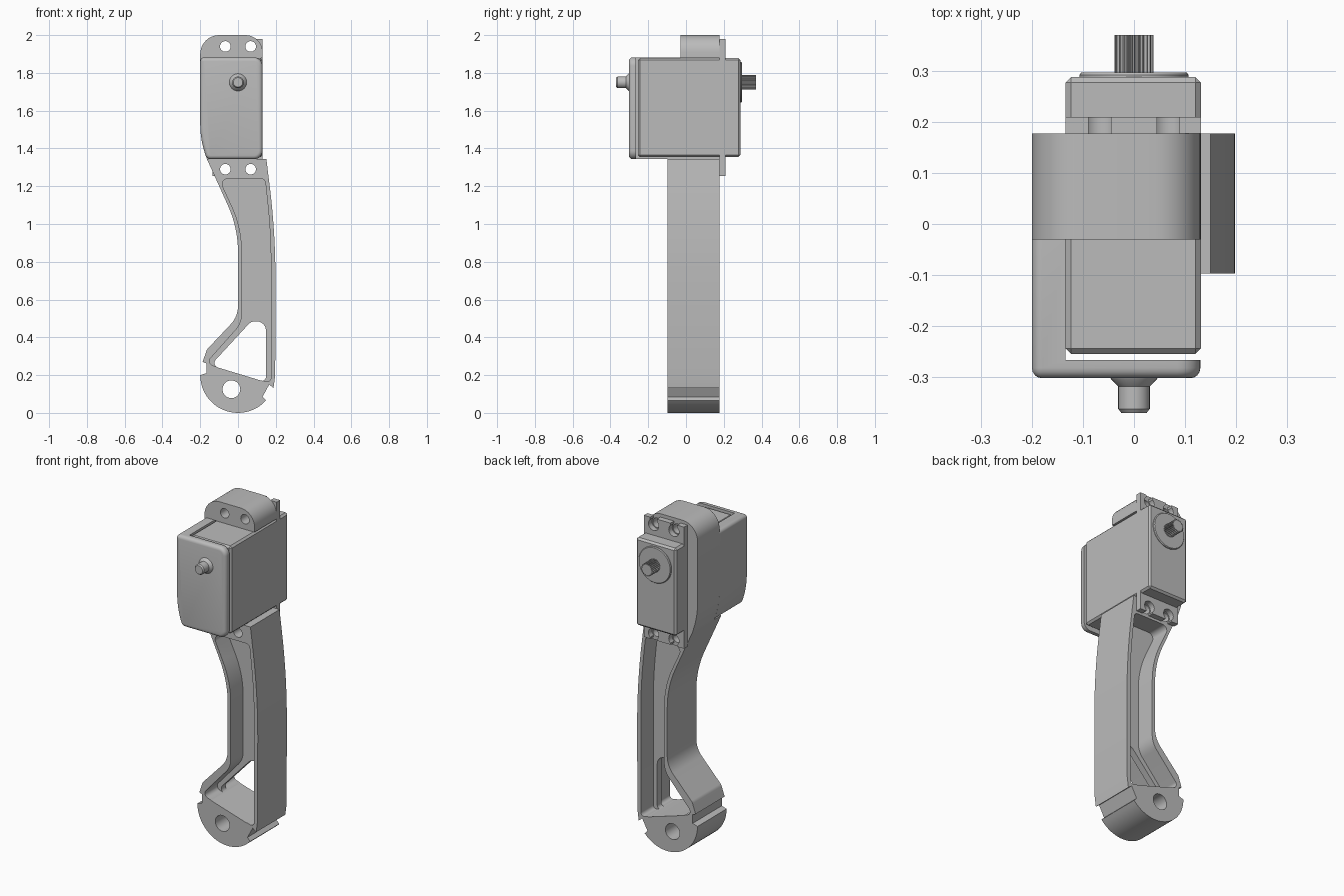
import bpy, bmesh
from math import sin, cos, tan, pi, radians
from mathutils import Vector

if "Cube" in bpy.data.objects:
    bpy.data.objects.remove(bpy.data.objects["Cube"])

GREY = (0.5, 0.5, 0.5, 1)
grey = bpy.data.materials.new("plain_grey")
grey.use_nodes = True
grey.diffuse_color = GREY
grey.node_tree.nodes["Principled BSDF"].inputs["Base Color"].default_value = GREY
parts = []


def rounded(corners, steps=8):
    """Turn (x, z, radius) corners into an outline with arcs."""
    out = []
    for i, c in enumerate(corners):
        p = Vector(c[:2])
        r = c[2] if len(c) > 2 else 0
        if not r:
            out.append(p)
            continue
        a = (Vector(corners[i - 1][:2]) - p).normalized()
        b = (Vector(corners[(i + 1) % len(corners)][:2]) - p).normalized()
        half = a.angle(b) / 2
        centre = p + (a + b).normalized() * (r / sin(half))
        start = p + a * (r / tan(half)) - centre
        end = p + b * (r / tan(half)) - centre
        sweep = start.angle(end)
        for k in range(steps + 1):
            t = k / steps
            out.append(centre + (start * sin((1 - t) * sweep) + end * sin(t * sweep)) / sin(sweep))
    return out


def circle(x, z, r, n=32):
    return [(x + r * cos(2 * pi * k / n), z + r * sin(2 * pi * k / n)) for k in range(n)]


def rect(x0, x1, z0, z1):
    return [(x0, z0), (x1, z0), (x1, z1), (x0, z1)]


def finish(name, bm):
    bmesh.ops.recalc_face_normals(bm, faces=bm.faces)
    mesh = bpy.data.meshes.new(name)
    bm.to_mesh(mesh)
    bm.free()
    obj = bpy.data.objects.new(name, mesh)
    bpy.context.collection.objects.link(obj)
    mesh.materials.append(grey)
    parts.append(obj)
    return obj


def prism(name, outline, y0, y1, front_bevel=0, all_bevel=0):
    """Extrude an x-z outline from y0 to y1."""
    bm = bmesh.new()
    face = bm.faces.new([bm.verts.new((x, y0, z)) for x, z in outline])
    ext = bmesh.ops.extrude_face_region(bm, geom=[face], use_keep_orig=True)
    for v in ext["geom"]:
        if isinstance(v, bmesh.types.BMVert):
            v.co.y = y1
    bmesh.ops.recalc_face_normals(bm, faces=bm.faces)
    if front_bevel:
        edges = [e for e in bm.edges if all(abs(v.co.y - y0) < 1e-5 for v in e.verts)]
        bmesh.ops.bevel(bm, geom=edges, offset=front_bevel, segments=4, profile=0.5, affect='EDGES')
    if all_bevel:
        bmesh.ops.bevel(bm, geom=bm.edges[:], offset=all_bevel, segments=1, affect='EDGES')
    return finish(name, bm)


def lathe(name, profile, x, z, n=32):
    """Solid of revolution about the y direction from (radius, y) rings."""
    bm = bmesh.new()
    rings = [[bm.verts.new((px, y, pz)) for px, pz in circle(x, z, r, n)] for r, y in profile]
    for a, b in zip(rings, rings[1:]):
        for k in range(n):
            j = (k + 1) % n
            bm.faces.new((a[k], a[j], b[j], b[k]))
    bm.faces.new(rings[0])
    bm.faces.new(rings[-1])
    return finish(name, bm)


def cut(obj, outline, y0=-1, y1=1):
    """Cut an extruded outline out of a part."""
    cutter = prism("cutter", outline, y0, y1)
    parts.remove(cutter)
    cutter.hide_render = True
    mod = obj.modifiers.new("cut", 'BOOLEAN')
    mod.operation, mod.solver, mod.object = 'DIFFERENCE', 'EXACT', cutter
    bpy.ops.object.select_all(action='DESELECT')
    bpy.context.view_layer.objects.active = obj
    obj.select_set(True)
    bpy.ops.object.modifier_apply(modifier=mod.name)
    bpy.data.objects.remove(cutter)


HOLES_X = (-0.067, 0.067)
LOW_Z, HIGH_Z, AXIS_Z = 1.29, 1.94, 1.75

# Leg with round notched foot
foot = [(0.2 * cos(radians(a)), 0.2 + 0.2 * sin(radians(a))) for a in range(180, 319, 6)]
leg_outline = rounded(
    [(-0.165, 1.345), (0, 0.98, 0.6), (0, 0.51, 0.14), (-0.165, 0.335, 0.04),
     (-0.187, 0.27), (-0.168, 0.262), (-0.168, 0.21)] + foot +
    [(0.13, 0.085), (0.165, 0.15), (0.188, 0.132), (0.197, 0.2), (0.199, 0.95, 4), (0.15, 1.345)])
leg = prism("leg", leg_outline, -0.097, 0.177)

# Pockets on both faces, leaving a thin web
pocket = rounded([(-0.1, 1.24, 0.03), (0.143, 1.24, 0.025), (0.174, 0.95, 3), (0.174, 0.158, 0.02),
                  (-0.17, 0.262, 0.025), (0.02, 0.475, 0.12), (0.02, 0.98, 0.55)])
cut(leg, pocket, -1, 0.02)
cut(leg, pocket, 0.06, 1)

# Window through the web
cut(leg, rounded([(0.148, 0.163, 0.02), (-0.145, 0.252, 0.025), (0.07, 0.485, 0.05), (0.148, 0.485, 0.05)]))
cut(leg, circle(-0.035, 0.125, 0.047))
for x in HOLES_X:
    cut(leg, circle(x, LOW_Z, 0.028))

# Upper frame: side wall and rounded cap
frame = prism("upper_frame", rounded(
    [(-0.165, 1.345), (-0.134, 1.345), (-0.134, 1.88), (0.13, 1.88),
     (0.13, 2.0, 0.09), (-0.2, 2.0, 0.1), (-0.2, 1.45, 0.5)]), -0.03, 0.177)
for x in HOLES_X:
    cut(frame, circle(x, HIGH_Z, 0.028))

# Front cover wrapping round the side of the motor
cover = prism("front_cover", rounded(
    [(-0.165, 1.343, 0.03), (0.13, 1.343, 0.045), (0.13, 1.882, 0.045), (-0.2, 1.882, 0.02),
     (-0.2, 1.45, 0.5)]), -0.302, -0.03, front_bevel=0.02)
cut(cover, rect(-0.134, 0.5, 1, 2.2), -0.266, 1)

# Front axle stub
lathe("front_axle", [(0.047, -0.3), (0.045, -0.304), (0.031, -0.318), (0.031, -0.362), (0.025, -0.37)], 0, AXIS_Z)

# Motor body
prism("motor_body", rect(-0.134, 0.131, 1.355, 1.878), -0.255, 0.288, all_bevel=0.011)

# Mounting flange with open screw slots
flange = prism("mounting_flange", rect(-0.134, 0.131, 1.255, 1.98), 0.177, 0.21)
for x in HOLES_X:
    for z, end in ((LOW_Z, 1.2), (HIGH_Z, 2.05)):
        cut(flange, circle(x, z, 0.034))
        cut(flange, rect(x - 0.022, x + 0.022, min(z, end), max(z, end)))

# Output boss and splined shaft
lathe("output_boss", [(0.107, 0.28), (0.107, 0.292), (0.103, 0.297)], 0, AXIS_Z, 48)
TEETH = 24
spline = []
for k in range(TEETH * 4):
    r = 0.038 if k % 4 < 2 else 0.032
    a = 2 * pi * k / (TEETH * 4)
    spline.append((r * cos(a), AXIS_Z + r * sin(a)))
prism("splined_shaft", spline, 0.29, 0.37)

# Smooth curves, keep edges sharp
bpy.ops.object.select_all(action='DESELECT')
for obj in parts:
    obj.select_set(True)
bpy.context.view_layer.objects.active = parts[0]
bpy.ops.object.shade_smooth_by_angle(angle=radians(30))
